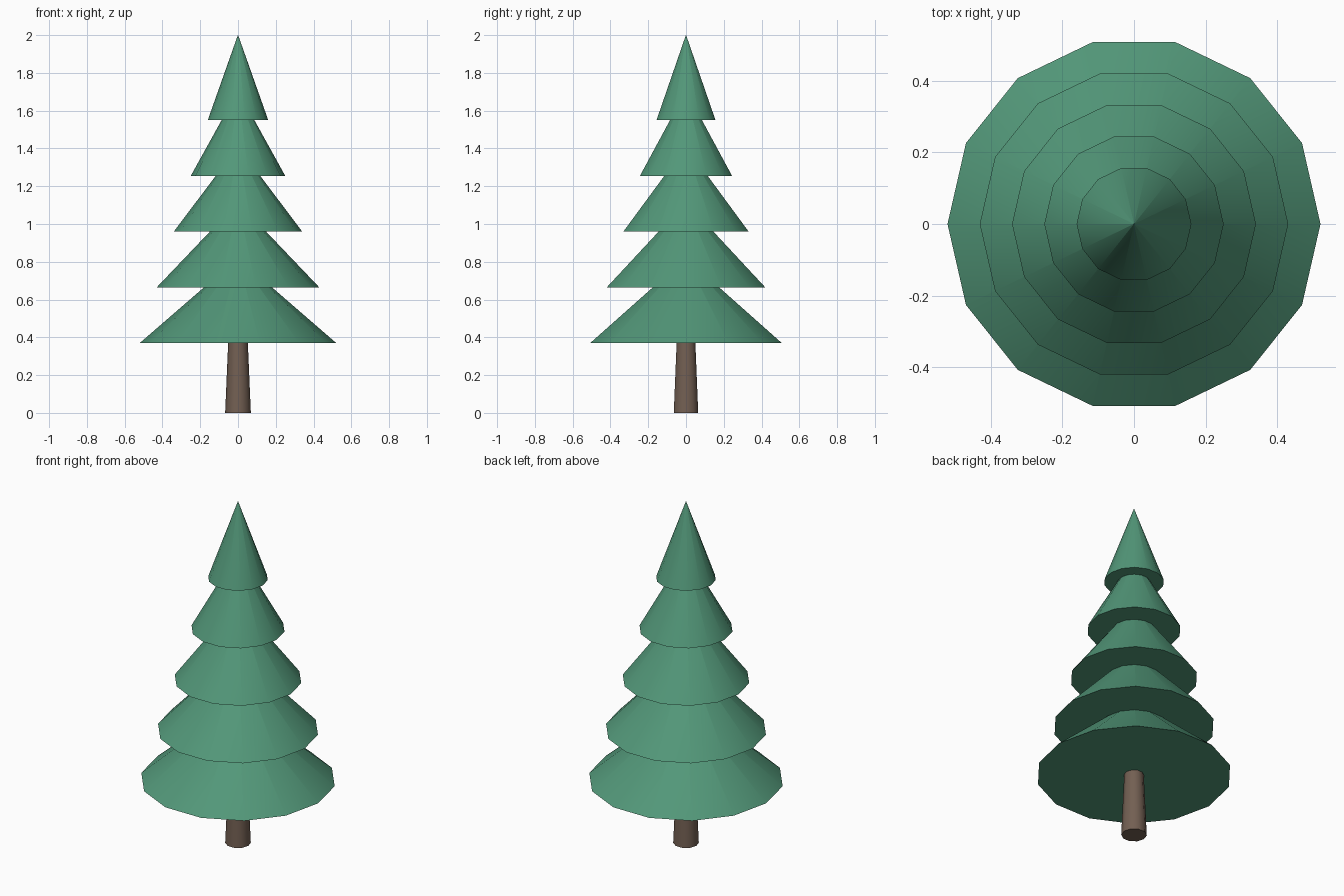
import bpy
from math import radians

cube = bpy.data.objects.get("Cube")
if cube:
    bpy.data.objects.remove(cube, do_unlink=True)


def make_material(name, color):
    mat = bpy.data.materials.new(name)
    mat.use_nodes = True
    mat.diffuse_color = color
    mat.node_tree.nodes["Principled BSDF"].inputs["Base Color"].default_value = color
    return mat


def tapered(name, sides, bottom_radius, top_radius, base, height, mat):
    """Closed tapered solid standing on z = base, with a corner facing +x."""
    bpy.ops.mesh.primitive_cone_add(
        vertices=sides, radius1=bottom_radius, radius2=top_radius,
        depth=height, location=(0, 0, base + height / 2))
    obj = bpy.context.object
    obj.name = name
    # The primitive starts with a corner on +y
    obj.rotation_euler.z = radians(-90)
    bpy.ops.object.transform_apply(location=False, rotation=True, scale=False)
    obj.data.materials.append(mat)
    bpy.ops.object.shade_smooth_by_angle(angle=radians(38))
    return obj


foliage_green = make_material("foliage green", (0.085, 0.31, 0.19, 1))
bark_brown = make_material("bark brown", (0.17, 0.115, 0.085, 1))

# Trunk, ending inside the lowest tier
tapered("trunk", 10, 0.068, 0.05, 0, 0.42, bark_brown)

# Five equal-height tiers that narrow upwards; the tiny tip keeps shading crisp
for i in range(5):
    tapered(f"foliage_tier_{i + 1}", 14, 0.52 - 0.09 * i, 0.0008,
            0.37 + 0.295 * i, 0.45, foliage_green)
